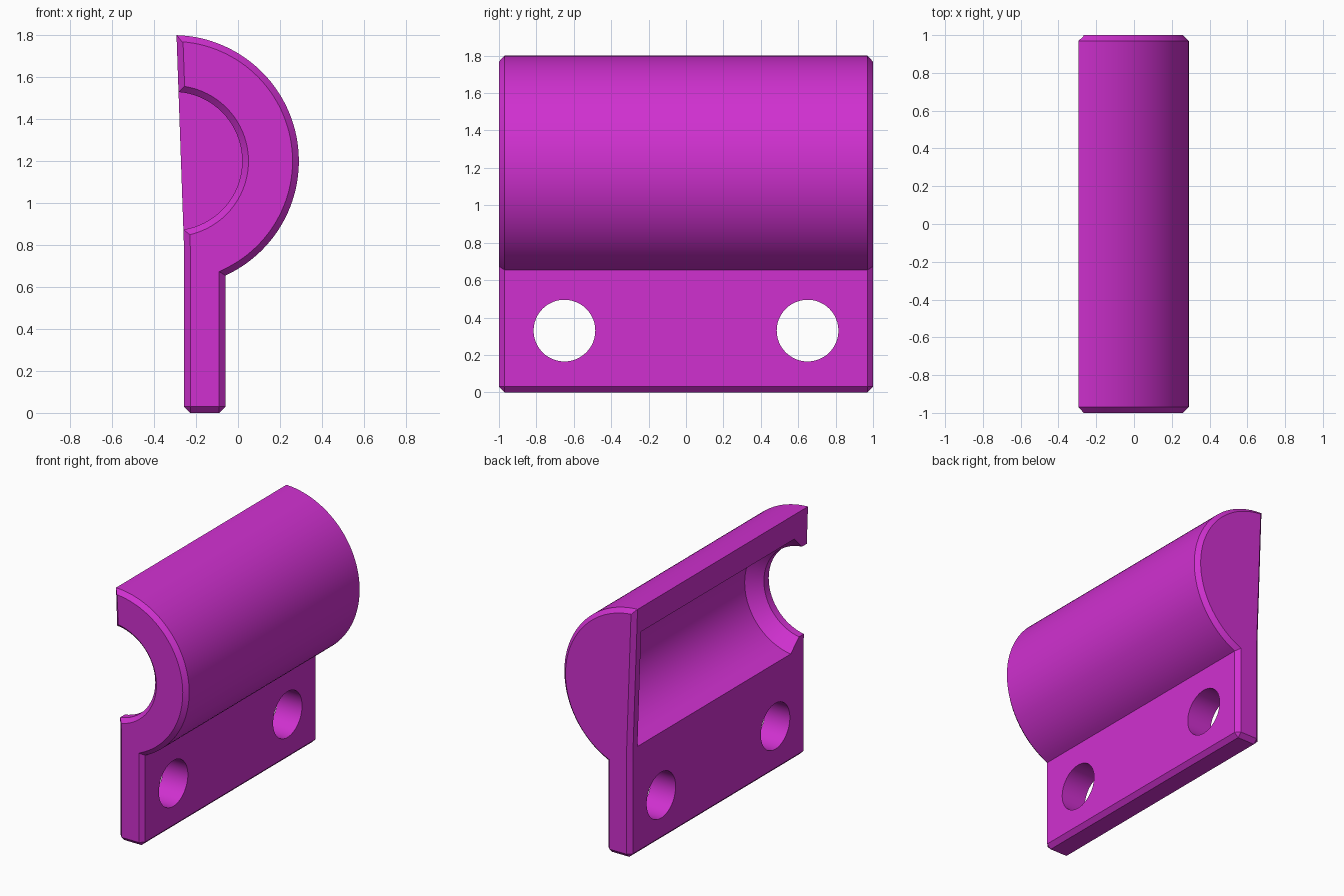
import bpy, bmesh, math
from mathutils import Matrix, Vector

if "Cube" in bpy.data.objects:
    bpy.data.objects.remove(bpy.data.objects["Cube"])

CX, CZ, R = -0.31, 1.2, 0.6          # barrel axis and outer radius
CHAMFER = 0.03

magenta = bpy.data.materials.new("magenta")
magenta.diffuse_color = (0.63, 0.03, 0.63, 1)
magenta.use_nodes = True
magenta.node_tree.nodes["Principled BSDF"].inputs["Base Color"].default_value = magenta.diffuse_color


def make_object(name, bm):
    bmesh.ops.recalc_face_normals(bm, faces=bm.faces)
    mesh = bpy.data.meshes.new(name)
    bm.to_mesh(mesh)
    bm.free()
    obj = bpy.data.objects.new(name, mesh)
    bpy.context.collection.objects.link(obj)
    mesh.materials.append(magenta)
    return obj


# Side profile: flat mounting plate running into a half-round shell
plate_back, plate_front, top_x = -0.257, -0.06, -0.293
a0 = math.acos((top_x - CX) / R)
a1 = -math.acos((plate_front - CX) / R)
N = 56
profile = [(plate_front, 0), (plate_back, 0), (plate_back, 0.78)]
profile += [(CX + R * math.cos(a), CZ + R * math.sin(a))
            for a in (a0 + (a1 - a0) * i / N for i in range(N + 1))]

bm = bmesh.new()
face = bm.faces.new([bm.verts.new((x, -1, z)) for x, z in profile])
ext = bmesh.ops.extrude_face_region(bm, geom=[face], use_keep_orig=True)
for v in ext["geom"]:
    if isinstance(v, bmesh.types.BMVert):
        v.co.y = 1
bmesh.ops.recalc_face_normals(bm, faces=bm.faces)

# Chamfer both end outlines and the long bottom edges
edges = [e for e in bm.edges
         if abs(e.verts[0].co.y - e.verts[1].co.y) < 1e-5
         or all(v.co.z < 1e-5 for v in e.verts)]
bmesh.ops.bevel(bm, geom=edges, offset=CHAMFER, offset_type='OFFSET',
                segments=1, profile=0.5, affect='EDGES')
body = make_object("half_shell_bracket", bm)


# Turned cutter about the y axis from (y, radius) pairs
def lathe(name, pairs, steps=80):
    bm = bmesh.new()
    rings = [[bm.verts.new((CX + r * math.cos(2 * math.pi * i / steps), y,
                            CZ + r * math.sin(2 * math.pi * i / steps)))
              for i in range(steps)] for y, r in pairs]
    for p, q in zip(rings, rings[1:]):
        for i in range(steps):
            j = (i + 1) % steps
            bm.faces.new((p[i], p[j], q[j], q[i]))
    bm.faces.new(rings[0])
    bm.faces.new(rings[-1])
    return make_object(name, bm)


# Cavity: chamfered front bore, cone, wide chamber, closed back wall
cutters = [lathe("cavity_cutter", [(-1.05, 0.41), (-0.97, 0.33), (-0.915, 0.33),
                                   (-0.825, 0.42), (0.92, 0.42)])]

# Two bolt holes through the plate
for y in (-0.65, 0.65):
    bm = bmesh.new()
    bmesh.ops.create_cone(bm, cap_ends=True, segments=48, radius1=0.165,
                          radius2=0.165, depth=0.6,
                          matrix=Matrix.Translation(Vector((-0.16, y, 0.33)))
                          @ Matrix.Rotation(math.pi / 2, 4, 'Y'))
    cutters.append(make_object("bolt_hole_cutter", bm))

bpy.context.view_layer.objects.active = body
body.select_set(True)
for c in cutters:
    c.hide_render = True
    m = body.modifiers.new("cut", 'BOOLEAN')
    m.operation, m.solver, m.object = 'DIFFERENCE', 'EXACT', c
    bpy.ops.object.modifier_apply(modifier=m.name)
for c in cutters:
    bpy.data.objects.remove(c)

bpy.ops.object.shade_smooth_by_angle(angle=math.radians(25))
